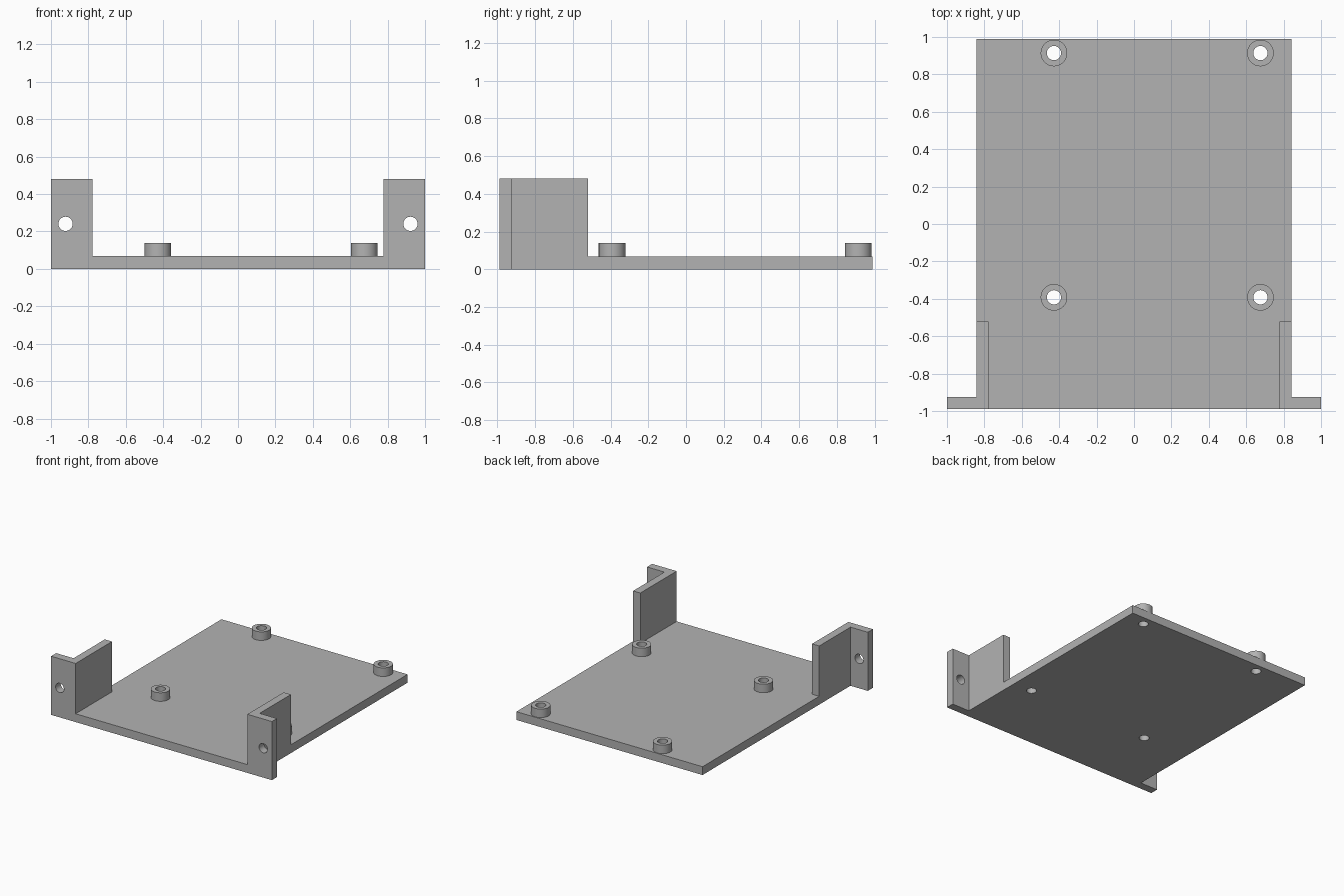
import bpy
import bmesh
import math

if "Cube" in bpy.data.objects:
    bpy.data.objects.remove(bpy.data.objects["Cube"])

grey = bpy.data.materials.new("plain grey")
grey.use_nodes = True
grey.diffuse_color = (0.45, 0.45, 0.45, 1)
grey.node_tree.nodes["Principled BSDF"].inputs["Base Color"].default_value = grey.diffuse_color

# Main dimensions
HALF_W, HALF_L, THICK = 0.843, 0.99, 0.068
BRACKET_TOP, BRACKET_IN, BRACKET_BACK = 0.48, 0.778, -0.52
FLANGE_BACK = -0.924
BOSS_TOP, BOSS_R, HOLE_R = 0.138, 0.071, 0.038


def prism(name, outline, z0, z1):
    """Extrude a flat outline upward from z0 to z1."""
    bm = bmesh.new()
    face = bm.faces.new([bm.verts.new((x, y, z0)) for x, y in outline])
    top = bmesh.ops.extrude_face_region(bm, geom=[face])["geom"]
    moved = [v for v in top if isinstance(v, bmesh.types.BMVert)]
    bmesh.ops.translate(bm, verts=moved, vec=(0, 0, z1 - z0))
    bmesh.ops.recalc_face_normals(bm, faces=bm.faces)
    mesh = bpy.data.meshes.new(name)
    bm.to_mesh(mesh)
    bm.free()
    mesh.materials.append(grey)
    obj = bpy.data.objects.new(name, mesh)
    bpy.context.collection.objects.link(obj)
    return obj


def cylinder(name, radius, z0, z1):
    steps = [i * math.tau / 48 for i in range(48)]
    return prism(name, [(radius * math.cos(a), radius * math.sin(a)) for a in steps], z0, z1)


def combine(target, tool, operation):
    """Apply a boolean and discard the tool object."""
    bpy.context.view_layer.update()
    mod = target.modifiers.new("combine", "BOOLEAN")
    mod.operation, mod.solver, mod.object = operation, "EXACT", tool
    bpy.context.view_layer.objects.active = target
    bpy.ops.object.modifier_apply(modifier=mod.name)
    bpy.data.objects.remove(tool)


def finish(obj):
    bpy.ops.object.select_all(action="DESELECT")
    obj.select_set(True)
    bpy.context.view_layer.objects.active = obj
    bpy.ops.object.shade_smooth_by_angle(angle=math.radians(30))


# Flat tray
tray = prism("tray", [(-HALF_W, -HALF_L), (HALF_W, -HALF_L),
                      (HALF_W, HALF_L), (-HALF_W, HALF_L)], 0, THICK)

# L-shaped mounting brackets with a screw hole in each flange
for side in (1, -1):
    outline = [(BRACKET_IN, -HALF_L), (1, -HALF_L), (1, FLANGE_BACK),
               (HALF_W, FLANGE_BACK), (HALF_W, BRACKET_BACK), (BRACKET_IN, BRACKET_BACK)]
    bracket = prism("bracket", [(side * x, y) for x, y in outline], 0, BRACKET_TOP)
    combine(tray, bracket, "UNION")
    drill = cylinder("flange_drill", HOLE_R, -0.1, 0.1)
    drill.rotation_euler.x = math.pi / 2
    drill.location = (side * 0.922, -0.957, 0.241)
    combine(tray, drill, "DIFFERENCE")

# Standoffs, bored right through the tray
for row, y in (("front", -0.392), ("back", 0.914)):
    for side, x in (("right", -0.428), ("left", 0.676)):
        standoff = cylinder(f"{row}_{side}_standoff", BOSS_R, THICK, BOSS_TOP)
        standoff.location = (x, y, 0)
        for part in (standoff, tray):
            drill = cylinder("standoff_drill", HOLE_R, -0.1, 0.3)
            drill.location = (x, y, 0)
            combine(part, drill, "DIFFERENCE")
        finish(standoff)

# Merge leftover coplanar facets
bm = bmesh.new()
bm.from_mesh(tray.data)
bmesh.ops.remove_doubles(bm, verts=bm.verts, dist=0.0001)
bmesh.ops.dissolve_limit(bm, angle_limit=math.radians(1), verts=bm.verts, edges=bm.edges)
bm.to_mesh(tray.data)
bm.free()
finish(tray)
